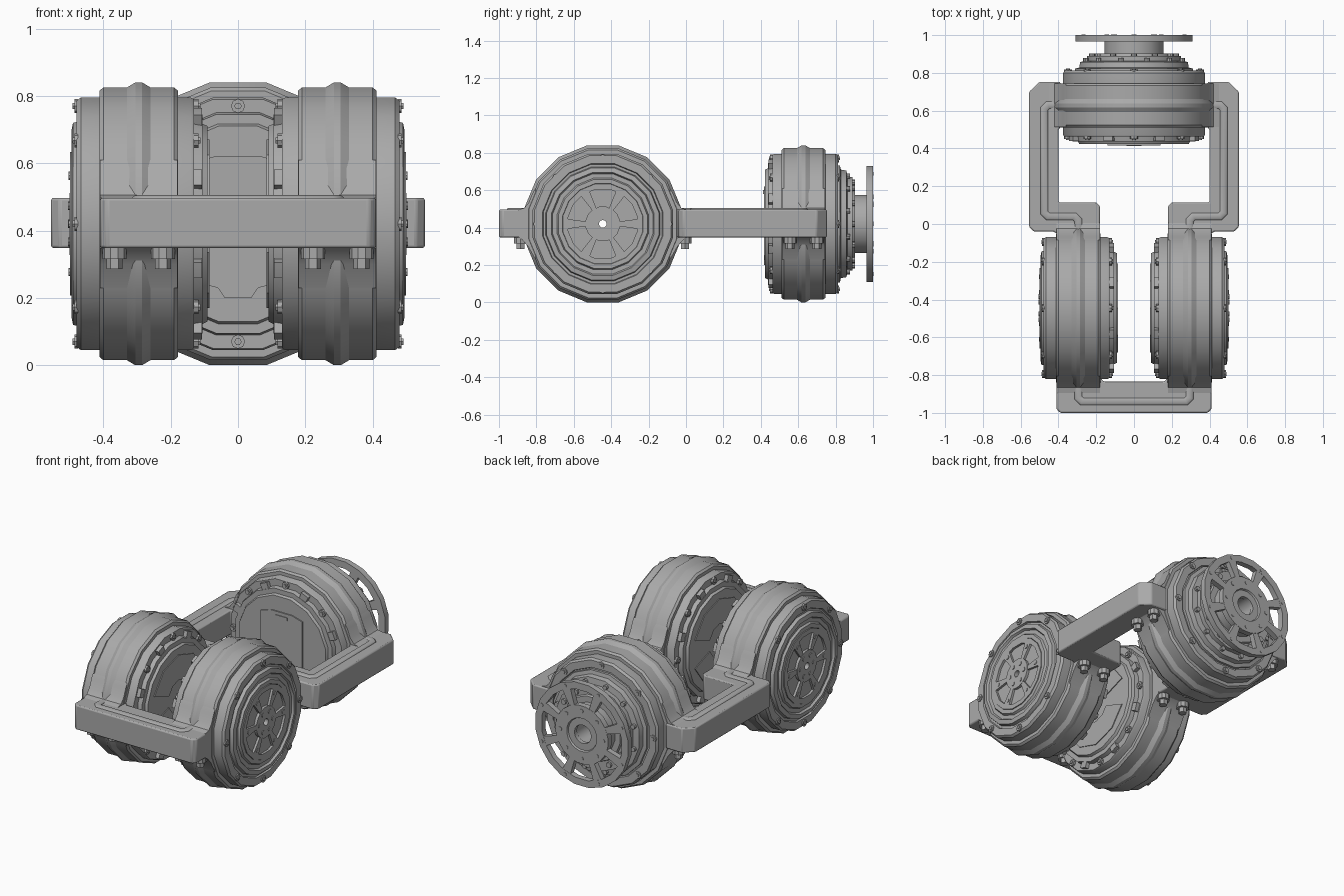
import bpy, bmesh, math
from mathutils import Matrix, Vector

cube = bpy.data.objects.get("Cube")
if cube:
    bpy.data.objects.remove(cube, do_unlink=True)

metal = bpy.data.materials.new("grey_metal")
metal.use_nodes = True
grey = (0.4, 0.4, 0.4, 1)
metal.diffuse_color = grey
metal.node_tree.nodes["Principled BSDF"].inputs["Base Color"].default_value = grey

AXIS_Z = 0.42
SIDES = 16
parts = []


def finish(name, bm, matrix=None):
    bmesh.ops.recalc_face_normals(bm, faces=bm.faces)
    mesh = bpy.data.meshes.new(name)
    bm.to_mesh(mesh)
    bm.free()
    mesh.materials.append(metal)
    ob = bpy.data.objects.new(name, mesh)
    bpy.context.collection.objects.link(ob)
    if matrix:
        ob.matrix_world = matrix
    parts.append(ob)
    return ob


def prism(bm, outline, low, high):
    """Extrude a flat outline between two heights."""
    a = [bm.verts.new((x, y, low)) for x, y in outline]
    b = [bm.verts.new((x, y, high)) for x, y in outline]
    n = len(outline)
    bm.faces.new(a)
    bm.faces.new(b)
    for i in range(n):
        j = (i + 1) % n
        bm.faces.new((a[i], a[j], b[j], b[i]))


def lathe(bm, profile, sides=SIDES):
    """Spin a closed (radius, height) loop about the axis."""
    rows = []
    for k in range(sides):
        a = (k + 0.5) * math.tau / sides
        s = 1 / math.cos(math.pi / sides)
        rows.append([bm.verts.new((r * s * math.cos(a), r * s * math.sin(a), t))
                     for r, t in profile])
    n = len(profile)
    for k in range(sides):
        p, q = rows[k], rows[(k + 1) % sides]
        for i in range(n):
            j = (i + 1) % n
            bm.faces.new((p[i], p[j], q[j], q[i]))


def polar(r, deg):
    return r * math.cos(math.radians(deg)), r * math.sin(math.radians(deg))


def sector(bm, r0, r1, mid, half, low, high):
    steps = [mid + half * f for f in (-1, -0.5, 0, 0.5, 1)]
    prism(bm, [polar(r1, a) for a in steps] + [polar(r0, a) for a in reversed(steps)],
          low, high)


def studs(bm, count, radius, size, low, high, phase=0, sides=8):
    for k in range(count):
        cx, cy = polar(radius, phase + 360 * k / count)
        dots = [polar(size, 360 * i / sides) for i in range(sides)]
        prism(bm, [(cx + x, cy + y) for x, y in dots], low, high)


def motor(name, centre, axis, has_output=False):
    axis = Vector(axis)
    up = Vector((0, 0, 1))
    m = Matrix((up.cross(axis), up, axis)).transposed().to_4x4()
    m.translation = centre

    # clamp ring with a raised middle rib
    bm = bmesh.new()
    half = [(0.395, 0.117), (0.405, 0.105), (0.405, 0.035), (0.42, 0.01)]
    lathe(bm, [(0.36, 0.117)] + half + [(r, -t) for r, t in reversed(half)]
          + [(0.36, -0.117)])
    finish(name + "_clamp", bm, m)

    # flared shoulders blending the ring into the frame
    bm = bmesh.new()
    flare = [(0.36, 0.19), (0.375, 0.165), (0.395, 0.115), (0.42, 0.085), (0.45, 0.077),
             (0.45, -0.072), (0.43, -0.085), (0.4, -0.12), (0.36, -0.19)]
    for s in (-1, 1):
        prism(bm, [(s * u, v) for u, v in flare], -0.115, 0.115)
    finish(name + "_shoulders", bm, m)

    # clamp bolts beneath the shoulders
    bm = bmesh.new()
    for s in (-1, 1):
        for t in (-0.072, 0.072):
            for rad, depth, z in ((0.036, 0.035, -0.087), (0.024, 0.035, -0.117)):
                spot = Matrix.Translation((s * 0.44, z, t)) @ Matrix.Rotation(math.pi / 2, 4, 'X')
                bmesh.ops.create_cone(bm, cap_ends=True, segments=6 if rad < 0.03 else 10,
                                      radius1=rad, radius2=rad, depth=depth, matrix=spot)
    finish(name + "_clamp_bolts", bm, m)

    # stepped motor body
    bm = bmesh.new()
    inner = [(0.02, -0.205), (0.29, -0.205), (0.297, -0.19), (0.325, -0.19),
             (0.33, -0.165), (0.37, -0.165), (0.375, -0.155)]
    outer = [(0.375, 0.172), (0.365, 0.185), (0.322, 0.185), (0.318, 0.175),
             (0.305, 0.175), (0.3, 0.195), (0.275, 0.2), (0.268, 0.187),
             (0.245, 0.187), (0.238, 0.2), (0.215, 0.2), (0.21, 0.19), (0.02, 0.19)]
    lathe(bm, inner + outer)
    finish(name + "_body", bm, m)

    # face screws and small edge lugs
    bm = bmesh.new()
    studs(bm, 8, 0.35, 0.021, 0.18, 0.191)
    studs(bm, 8, 0.35, 0.011, 0.18, 0.196, sides=6)
    studs(bm, 8, 0.35, 0.021, -0.178, -0.16)
    studs(bm, 8, 0.35, 0.011, -0.184, -0.16, sides=6)
    for k in range(8):
        sector(bm, 0.32, 0.362, 22.5 + 45 * k, 4, -0.188, -0.16)
    finish(name + "_screws", bm, m)

    # cover plates on the inner face
    bm = bmesh.new()
    if has_output:
        panel = [(0.14, -0.17), (0.06, -0.19), (0.04, -0.22)]
        arch = [(-0.14, 0.18), (-0.07, 0.2), (0.07, 0.2), (0.14, 0.18)]
        prism(bm, panel + [(-x, y) for x, y in reversed(panel)] + arch, -0.212, -0.2)
        prism(bm, [(-0.04, 0.16), (-0.04, 0.18), (0.04, 0.18), (0.04, 0.16)], -0.216, -0.21)
    else:
        for mid in (90, 270):
            sector(bm, 0.1, 0.25, mid, 70, -0.21, -0.2)
    finish(name + "_cover_plate", bm, m)

    # six-spoked cap, or the stepped output shaft and its wheel
    bm = bmesh.new()
    if not has_output:
        lathe(bm, [(0.185, 0.18), (0.213, 0.18), (0.213, 0.204), (0.185, 0.204)])
        lathe(bm, [(0.02, 0.18), (0.092, 0.18), (0.092, 0.206), (0.02, 0.206)])
        for k in range(6):
            sector(bm, 0.08, 0.19, 60 * k, 8, 0.18, 0.204)
        studs(bm, 6, 0.062, 0.013, 0.2, 0.21)
        studs(bm, 6, 0.165, 0.012, 0.2, 0.208)
        finish(name + "_spoked_cap", bm, m)
        return
    lathe(bm, [(0.06, 0.18), (0.312, 0.18), (0.312, 0.195), (0.29, 0.2), (0.285, 0.23),
               (0.25, 0.235), (0.25, 0.262), (0.195, 0.262), (0.19, 0.275),
               (0.155, 0.275), (0.155, 0.345), (0.06, 0.345)])
    studs(bm, 12, 0.222, 0.016, 0.25, 0.275)
    studs(bm, 12, 0.265, 0.014, 0.22, 0.25, phase=15)
    finish("output_shaft", bm, m)
    bm = bmesh.new()
    lathe(bm, [(0.268, 0.337), (0.31, 0.337), (0.31, 0.372), (0.268, 0.372)], 20)
    lathe(bm, [(0.055, 0.337), (0.175, 0.337), (0.175, 0.372), (0.1, 0.372),
               (0.095, 0.362), (0.055, 0.362)], 20)
    for k in range(8):
        sector(bm, 0.165, 0.275, 22.5 + 45 * k, 6, 0.338, 0.371)
    studs(bm, 8, 0.145, 0.012, 0.365, 0.375)
    studs(bm, 8, 0.29, 0.01, 0.365, 0.375, phase=22.5)
    finish("output_wheel", bm, m)


motor("left_motor", (0.295, -0.445, AXIS_Z), (1, 0, 0))
motor("right_motor", (-0.295, -0.445, AXIS_Z), (-1, 0, 0))
motor("back_motor", (0, 0.628, AXIS_Z), (0, 1, 0), True)


def frame(name, outlines):
    bm = bmesh.new()
    for outline in outlines:
        prism(bm, outline, 0.348, 0.497)
    ob = finish(name, bm)
    bev = ob.modifiers.new("soft_edges", 'BEVEL')
    bev.width = 0.008
    bev.segments = 2


def mirrored(points):
    return [(-x, y) for x, y in points]


# front bar joining the two side clamps
bar = [(0.16, -0.835), (0.18, -0.81), (0.41, -0.81), (0.41, -0.98), (0.39, -1.0)]
frame("front_bar", [bar + mirrored(reversed(bar))])

# bent arms joining the side clamps to the back clamp
arm = [(0.18, -0.05), (0.41, -0.05), (0.425, -0.04), (0.53, -0.04), (0.555, -0.015),
       (0.555, 0.7), (0.5, 0.753), (0.39, 0.753), (0.39, 0.51), (0.4, 0.5),
       (0.4, 0.115), (0.2, 0.115), (0.18, 0.095)]
frame("back_arms", [arm, mirrored(arm)])


def rib(name, path):
    """Low rounded rib along the top of the frame."""
    curve = bpy.data.curves.new(name, 'CURVE')
    curve.dimensions = '3D'
    curve.bevel_depth = 0.022
    curve.bevel_resolution = 2
    spline = curve.splines.new('POLY')
    spline.points.add(len(path) - 1)
    for p, (x, y) in zip(spline.points, path):
        p.co = (x, y, 0, 1)
    curve.materials.append(metal)
    ob = bpy.data.objects.new(name, curve)
    ob.location.z = 0.496
    ob.scale.z = 0.45
    bpy.context.collection.objects.link(ob)


front_path = [(0.295, -0.83), (0.295, -0.92), (0.275, -0.94)]
rib("front_rib", front_path + mirrored(reversed(front_path)))
side_path = [(0.295, -0.05), (0.295, 0.02), (0.315, 0.04), (0.455, 0.04), (0.475, 0.06),
             (0.475, 0.61), (0.455, 0.63), (0.4, 0.63)]
rib("left_rib", side_path)
rib("right_rib", mirrored(side_path))

# smooth the round surfaces and keep the hard edges
for ob in bpy.context.selected_objects:
    ob.select_set(False)
for ob in parts:
    ob.select_set(True)
bpy.context.view_layer.objects.active = parts[0]
bpy.ops.object.shade_smooth_by_angle(angle=math.radians(28))
